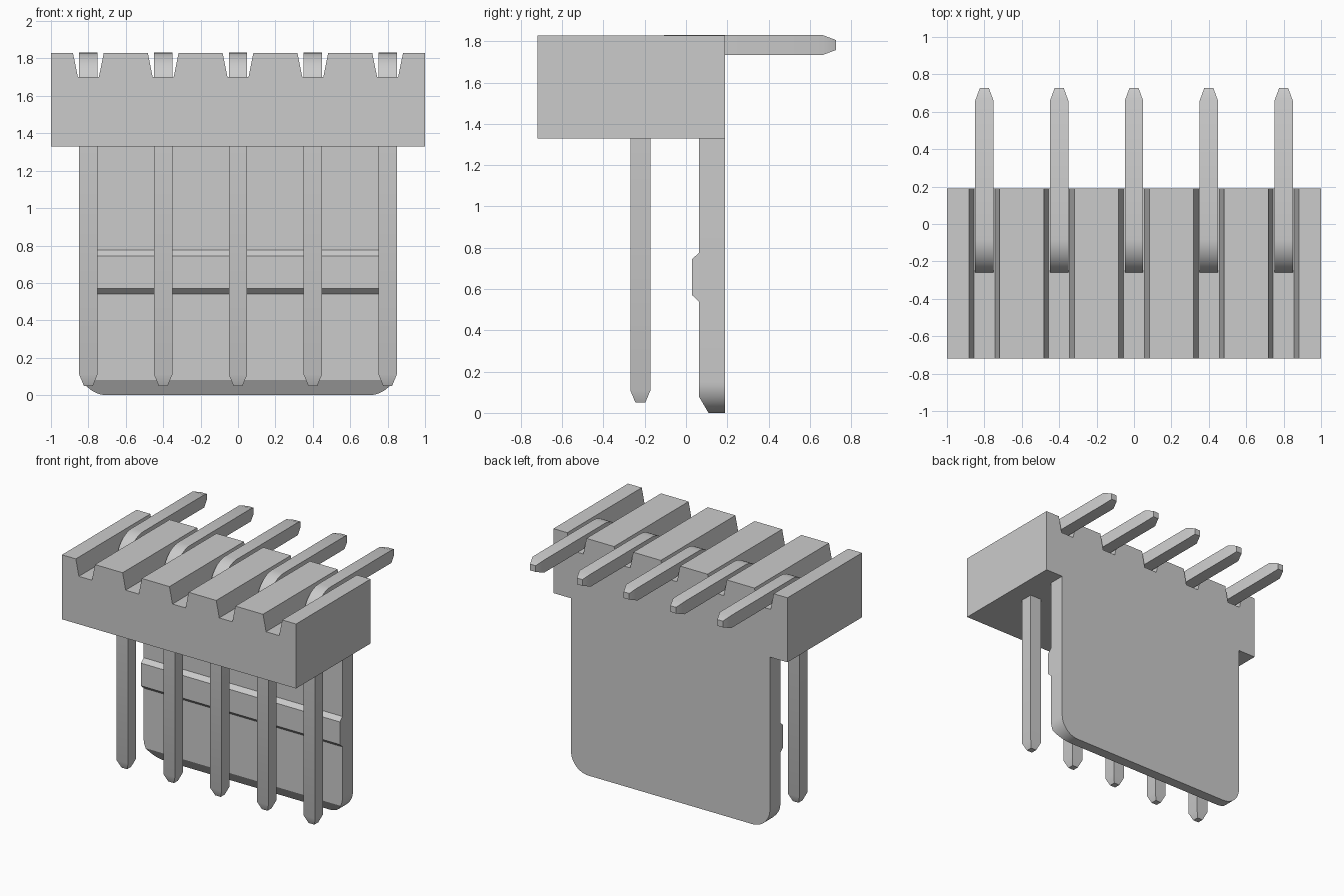
import bpy, bmesh
from math import sin, cos, pi, radians
from mathutils import Vector

cube = bpy.data.objects.get("Cube")
if cube:
    bpy.data.objects.remove(cube, do_unlink=True)

grey = bpy.data.materials.new("light grey")
grey.use_nodes = True
COLOUR = (0.6, 0.6, 0.6, 1)
grey.diffuse_color = COLOUR
grey.node_tree.nodes["Principled BSDF"].inputs["Base Color"].default_value = COLOUR

BACK, FRONT = 0.19, -0.72
PINS = [0.4 * i for i in range(-2, 3)]


def finish(name, bm):
    bmesh.ops.recalc_face_normals(bm, faces=bm.faces)
    mesh = bpy.data.meshes.new(name)
    bm.to_mesh(mesh)
    bm.free()
    mesh.materials.append(grey)
    obj = bpy.data.objects.new(name, mesh)
    bpy.context.collection.objects.link(obj)
    bpy.ops.object.select_all(action='DESELECT')
    obj.select_set(True)
    bpy.context.view_layer.objects.active = obj
    bpy.ops.object.shade_smooth_by_angle(angle=radians(30))
    return obj


def prism(points, vector):
    """Extrude a closed outline along a vector."""
    bm = bmesh.new()
    face = bm.faces.new([bm.verts.new(p) for p in points])
    out = bmesh.ops.extrude_face_region(bm, geom=[face])
    verts = [v for v in out["geom"] if isinstance(v, bmesh.types.BMVert)]
    bmesh.ops.translate(bm, verts=verts, vec=vector)
    return bm


# Housing: block with a tapered groove over each pin
BASE, TOP, FLOOR = 1.33, 1.828, 1.70
outline = [(1, BASE), (-1, BASE), (-1, TOP)]
for x in PINS:
    outline += [(x - 0.082, TOP), (x - 0.056, FLOOR), (x + 0.056, FLOOR), (x + 0.082, TOP)]
outline.append((1, TOP))
finish("housing", prism([(x, FRONT, z) for x, z in outline], (0, BACK - FRONT, 0)))

# Back plate: rounded lower corners, bevelled lower front edge
W, R, PLATE_FRONT = 0.85, 0.15, 0.062
outline = [(-W, BASE)]
for side in (-1, 1):
    for i in range(13):
        a = pi / 2 * (i if side < 0 else 12 - i) / 12
        outline.append((side * (W - R + R * cos(a)), R - R * sin(a)))
outline.append((W, BASE))
plate = prism([(x, PLATE_FRONT, z) for x, z in outline], (0, BACK - PLATE_FRONT, 0))
cut = bmesh.ops.bisect_plane(plate, geom=plate.verts[:] + plate.edges[:] + plate.faces[:],
                             plane_co=(0, PLATE_FRONT, 0.08), plane_no=(0, -0.08, -0.047),
                             clear_outer=True)
edges = [e for e in cut["geom_cut"] if isinstance(e, bmesh.types.BMEdge)]
bmesh.ops.holes_fill(plate, edges=edges)
finish("back_plate", plate)

# Locking ridge across the plate
ridge = [(PLATE_FRONT, 0.54), (0.03, 0.57), (0.03, 0.745), (PLATE_FRONT, 0.775)]
finish("locking_ridge", prism([(-W, y, z) for y, z in ridge], (2 * W, 0, 0)))

# Bent square pins with tapered tips
H, TIP, BEND = 0.049, 0.024, 0.14
PIN_Y, PIN_Z = -0.221, 1.782
rings = [(PIN_Y, 0.05, 0, TIP), (PIN_Y, 0.11, 0, H)]
for i in range(13):
    a = pi / 2 * i / 12
    rings.append((PIN_Y + BEND - BEND * cos(a), PIN_Z - BEND + BEND * sin(a), a, H))
rings += [(0.66, PIN_Z, pi / 2, H), (0.727, PIN_Z, pi / 2, TIP)]

for n, x in enumerate(PINS):
    bm = bmesh.new()
    loops = []
    for y, z, a, h in rings:
        centre, normal = Vector((x, y, z)), Vector((0, -cos(a), sin(a)))
        loops.append([bm.verts.new(centre + Vector((sx * h, 0, 0)) + normal * sn * h)
                      for sx, sn in ((-1, -1), (1, -1), (1, 1), (-1, 1))])
    for low, high in zip(loops, loops[1:]):
        for k in range(4):
            j = (k + 1) % 4
            bm.faces.new((low[k], low[j], high[j], high[k]))
    bm.faces.new(loops[0])
    bm.faces.new(loops[-1])
    finish(f"pin_{n + 1}", bm)
